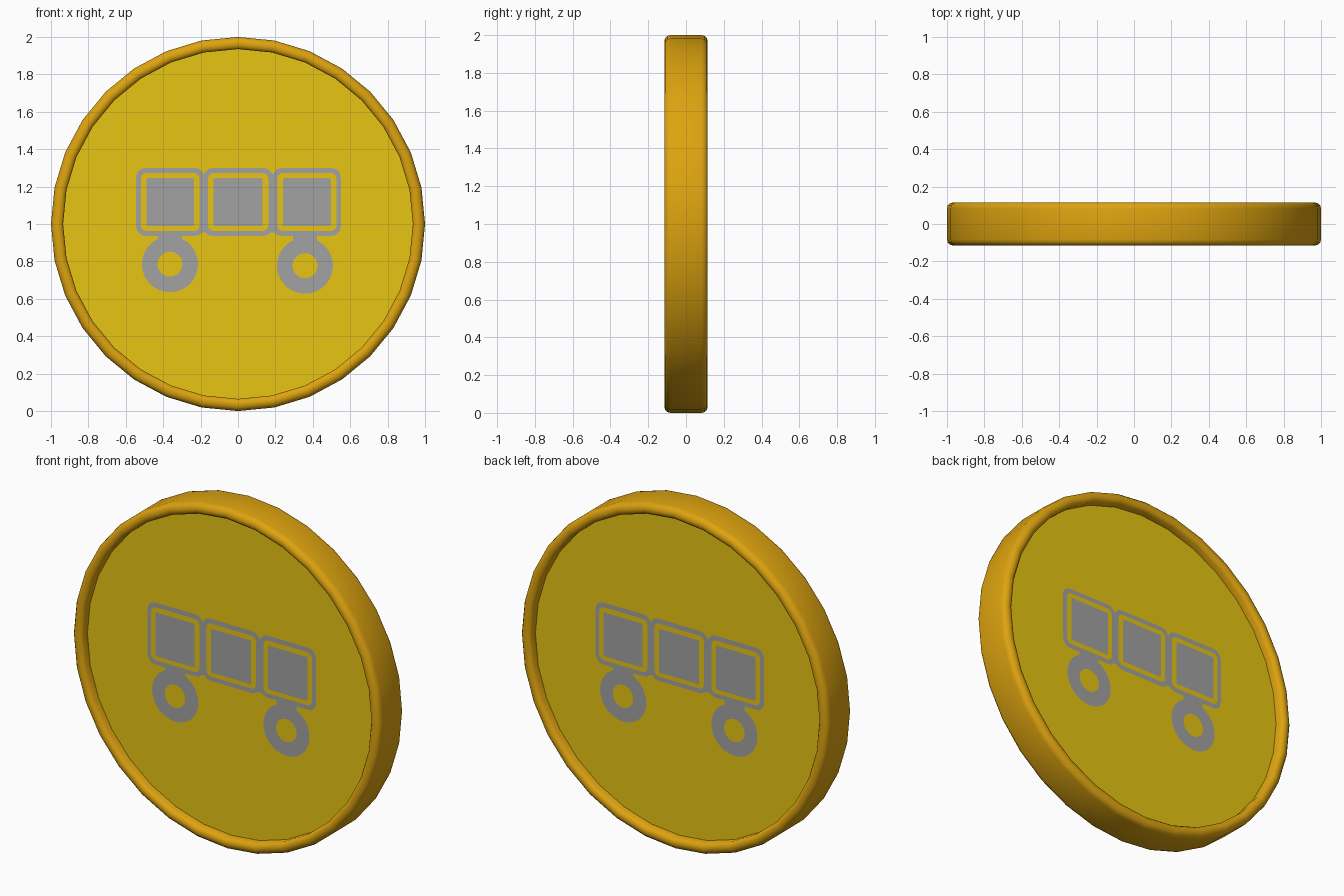
import bpy, bmesh, math

if "Cube" in bpy.data.objects:
    bpy.data.objects.remove(bpy.data.objects["Cube"])

FACE_Y = 0.06      # half distance between the two recessed faces
SIDES = 32


def material(name, r, g, b):
    m = bpy.data.materials.new(name)
    m.diffuse_color = (r, g, b, 1)
    m.use_nodes = True
    m.node_tree.nodes["Principled BSDF"].inputs["Base Color"].default_value = m.diffuse_color
    return m


RIM = material("orange_gold", 0.73, 0.37, 0.005)
FACE = material("yellow_gold", 0.80, 0.56, 0.006)
GREY = material("grey", 0.36, 0.36, 0.36)


def build(name, verts, faces, mats, indices=None):
    me = bpy.data.meshes.new(name)
    me.from_pydata(verts, [], faces)
    for m in mats:
        me.materials.append(m)
    if indices:
        for p, i in zip(me.polygons, indices):
            p.material_index = i
    ob = bpy.data.objects.new(name, me)
    bpy.context.collection.objects.link(ob)
    return ob


def circle(cx, cz, r, n):
    return [(cx + r * math.sin(-math.tau * i / n), cz + r * math.cos(math.tau * i / n))
            for i in range(n)]


def rounded(x0, x1, z0, z1, r):
    # rectangle with rounded corners, counter-clockwise from the front
    pts = []
    corners = [(x1 - r, z1 - r), (x0 + r, z1 - r), (x0 + r, z0 + r), (x1 - r, z0 + r)]
    for q, (cx, cz) in enumerate(corners):
        for k in range(4):
            a = math.radians(90 * q + 30 * k)
            pts.append((cx + r * math.cos(a), cz + r * math.sin(a)))
    return pts


# Rim: rounded section turned about the y axis
half = [(0.935, 0.05), (0.935, 0.098), (0.944, 0.109), (0.957, 0.115), (0.970, 0.115),
        (0.985, 0.110), (0.996, 0.098), (1.0, 0.082)]
section = half + [(r, -y) for r, y in reversed(half)]
n = len(section)
verts, faces = [], []
for i in range(SIDES):
    a = math.tau * i / SIDES
    verts += [(r * math.sin(a), y, 1 + r * math.cos(a)) for r, y in section]
    j = (i + 1) % SIDES
    faces += [(i * n + k, i * n + (k + 1) % n, j * n + (k + 1) % n, j * n + k)
              for k in range(n)]
rim = build("coin_rim", verts, faces, [RIM])
bm = bmesh.new()
bm.from_mesh(rim.data)
bmesh.ops.recalc_face_normals(bm, faces=bm.faces)
bm.to_mesh(rim.data)
bm.free()
bpy.context.view_layer.objects.active = rim
rim.select_set(True)
bpy.ops.object.shade_smooth_by_angle(angle=math.radians(50))

# Wagon emblem as stacked thin layers: (outline, layer, material index)
shapes = []
for x0, x1 in ((-0.545, -0.182), (-0.186, 0.186), (0.184, 0.55)):
    shapes += [(rounded(x0, x1, 0.936, 1.30, 0.05), 1, 0),
               (rounded(x0 + 0.026, x1 - 0.024, 0.962, 1.273, 0.03), 2, 1),
               (rounded(x0 + 0.056, x1 - 0.054, 0.988, 1.245, 0.006), 3, 0)]
for x in (-0.184, 0.185):      # links between the boxes
    shapes.append((rounded(x - 0.025, x + 0.025, 0.955, 1.268, 0.01), 1, 0))
for cx, cz in ((-0.364, 0.785), (0.358, 0.777)):      # wheels and necks
    shapes += [(circle(cx, cz, 0.15, 28), 1, 0),
               (circle(cx, cz, 0.067, 20), 2, 1),
               (rounded(cx - 0.065, cx + 0.065, 0.90, 0.95, 0.01), 1, 0)]

# Recessed face and emblem on each side; the back is the front turned half round
for side, s in (("front", 1), ("back", -1)):
    disc = circle(0, 1, 0.94, SIDES)
    build(side + "_face", [(s * x, -s * FACE_Y, z) for x, z in disc],
          [range(SIDES)], [FACE])
    verts, faces, idx = [], [], []
    for pts, layer, mi in shapes:
        faces.append(range(len(verts), len(verts) + len(pts)))
        verts += [(s * x, -s * (FACE_Y + 0.002 * layer), z) for x, z in pts]
        idx.append(mi)
    build(side + "_wagon_emblem", verts, faces, [GREY, FACE], idx)
